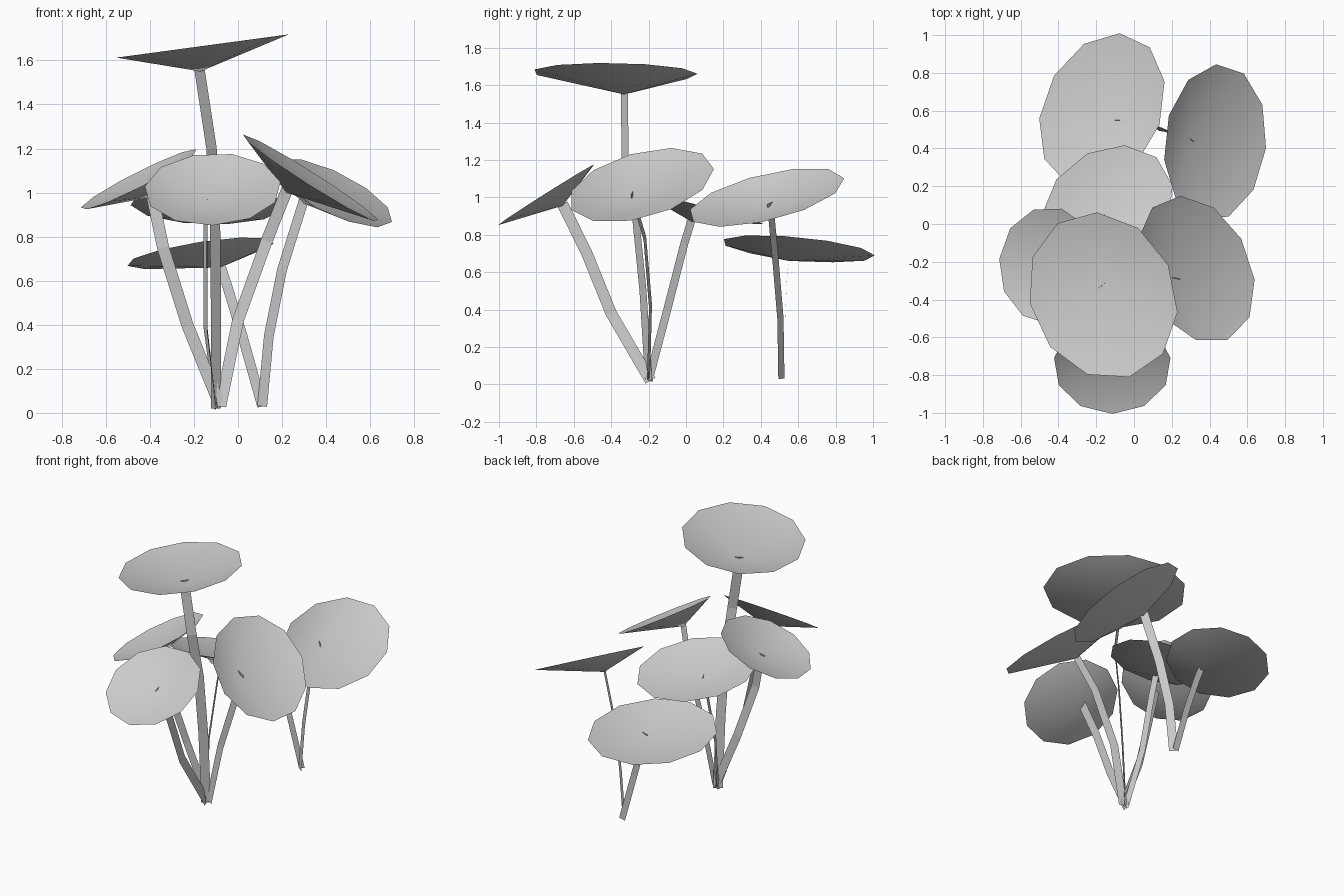
import bpy, math
from mathutils import Vector

if "Cube" in bpy.data.objects:
    bpy.data.objects.remove(bpy.data.objects["Cube"])

SIDES = 11


def add_mesh(name, verts, faces, smooth):
    me = bpy.data.meshes.new(name)
    me.from_pydata(verts, [], faces)
    me.update()
    for p in me.polygons:
        p.use_smooth = smooth
    ob = bpy.data.objects.new(name, me)
    bpy.context.collection.objects.link(ob)
    return ob


def leaf(name, apex, rim, axes, turn, slope, phase=0.0):
    """Shallow off-centre funnel: oval rim lying in a tilted plane, fanned to the apex."""
    verts = [Vector(apex)]
    c, s = math.cos(math.radians(turn)), math.sin(math.radians(turn))
    for i in range(SIDES):
        a = 2 * math.pi * (i + phase) / SIDES
        u, v = axes[0] * 1.02 * math.cos(a), axes[1] * 1.02 * math.sin(a)
        dx, dy = u * c - v * s, u * s + v * c
        verts.append(Vector((rim[0] + dx, rim[1] + dy,
                             rim[2] + slope[0] * dx + slope[1] * dy)))
    faces = [(0, i + 1, (i + 1) % SIDES + 1) for i in range(SIDES)]
    add_mesh(name, verts, faces, True)


def stem(name, path, side, width=0.05):
    """Flat ribbon following a bent path, its width lying along the side direction."""
    pts = [Vector(p) for p in path]
    side = Vector((side[0], side[1], 0)).normalized()
    verts = []
    for i, p in enumerate(pts):
        t = (pts[min(i + 1, len(pts) - 1)] - pts[max(i - 1, 0)]).normalized()
        w = (side - t * side.dot(t)).normalized() * width / 2
        verts += [p - w, p + w]
    faces = [(2 * i, 2 * i + 1, 2 * i + 3, 2 * i + 2) for i in range(len(pts) - 1)]
    add_mesh(name, verts, faces, False)


# Tall top leaf
leaf("top_leaf", (-.17, -.33, 1.55), (-.165, -.38, 1.665), (.375, .445), 25, (.135, 0), .0)
stem("top_stem", [(-.10, -.2, .02), (-.10, -.23, .5), (-.105, -.27, .9),
                  (-.12, -.325, 1.2), (-.175, -.33, 1.56)], (.05, .04), .06)

# Front leaf
leaf("front_leaf", (-.14, -.66, .955), (-.115, -.745, 1.015), (.305, .255), 0, (.03, .63), .25)
stem("front_stem", [(-.10, -.19, .02), (-.14, -.40, .38), (-.14, -.53, .70),
                    (-.14, -.66, .965)], (0.05, 1), .06)

# Left leaf
leaf("left_leaf", (-.39, -.25, .98), (-.45, -.22, 1.06), (.26, .305), 0, (.5, .12), .3)
stem("left_stem", [(-.08, -.2, .03), (-.23, -.22, .40), (-.34, -.26, .75),
                   (-.39, -.25, .99)], (1, .1), .055)

# Right leaf
leaf("right_leaf", (.22, -.29, 1.0), (.33, -.24, 1.065), (.28, .40), 25, (-.6, .09), .2)
stem("right_stem", [(-.08, -.2, .03), (0, -.19, .42), (.13, -.22, .78),
                    (.225, -.29, 1.02)], (1, -.3), .055)

# Middle leaf
leaf("middle_leaf", (-.15, .03, .87), (-.14, .08, .945), (.37, .30), 40, (.03, -.27), .25)
stem("middle_stem", [(-.10, -.2, .02), (-.15, -.10, .40), (-.15, -.01, .75),
                     (-.15, .03, .88)], (-.35, 1), .045)

# Back left leaf, sharing its root with the back right leaf
leaf("back_left_leaf", (-.08, .55, .66), (-.17, .6, .725), (.305, .42), -25, (.19, -.13), .25)
stem("back_left_stem", [(.11, .53, .03), (.02, .53, .35), (-.05, .54, .58),
                        (-.08, .55, .67)], (1, 0), .045)

# Back right leaf
leaf("back_right_leaf", (.30, .45, .95), (.43, .43, 1.0), (.265, .41), -6, (-.47, .25), .0)
stem("back_right_stem", [(.11, .51, .03), (.14, .505, .35), (.20, .48, .65),
                         (.30, .45, .97)], (.04, -.03), .055)
